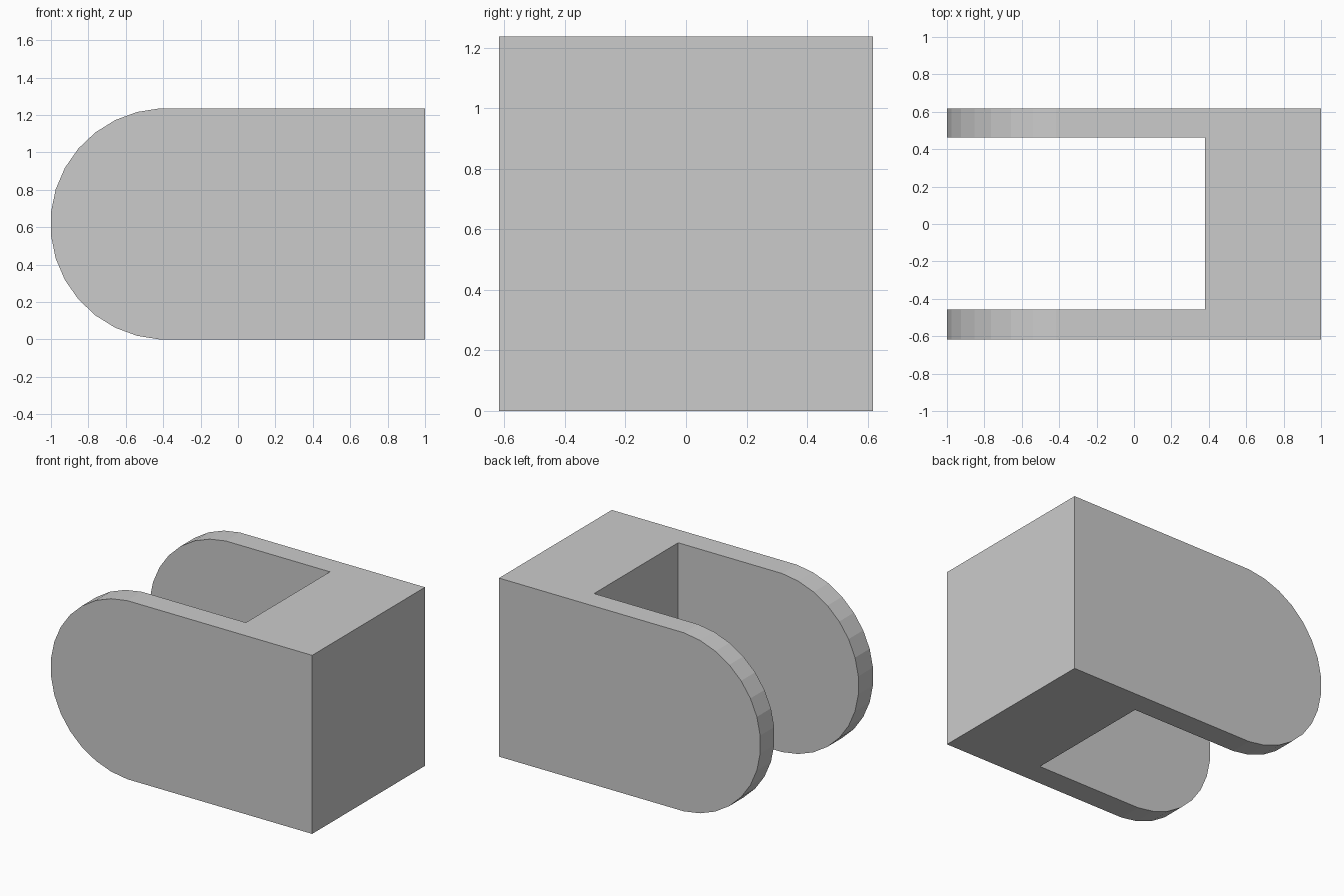
import bpy, bmesh
from math import cos, sin, radians

if "Cube" in bpy.data.objects:
    bpy.data.objects.remove(bpy.data.objects["Cube"])

H, HALF_Y = 1.236, 0.617      # height, half width
R = H / 2


def extruded(name, outline, y0, y1):
    """Solid from an x-z outline, extruded along y."""
    bm = bmesh.new()
    face = bm.faces.new([bm.verts.new((x, y0, z)) for x, z in outline])
    new = bmesh.ops.extrude_face_region(bm, geom=[face])["geom"]
    bmesh.ops.translate(bm, vec=(0, y1 - y0, 0),
                        verts=[v for v in new if isinstance(v, bmesh.types.BMVert)])
    bmesh.ops.recalc_face_normals(bm, faces=bm.faces)
    mesh = bpy.data.meshes.new(name)
    bm.to_mesh(mesh)
    bm.free()
    obj = bpy.data.objects.new(name, mesh)
    bpy.context.collection.objects.link(obj)
    return obj


# Rounded-end block: faceted arc on the left, square on the right
step = 360 / 31
angles = [180 + step * (i - 7.5) for i in range(16)]
arc = [(-0.385 + R * cos(radians(a)), R + R * sin(radians(a))) for a in angles]
# pin the arc ends to the flat top and bottom
arc[0], arc[-1] = (arc[0][0], H), (arc[-1][0], 0)
clevis = extruded("clevis_bracket", [(1, H)] + arc + [(1, 0)], -HALF_Y, HALF_Y)

# Slot between the two arms
slot = extruded("slot_cutter", [(-1.2, -0.2), (0.38, -0.2), (0.38, 1.5), (-1.2, 1.5)],
                -0.457, 0.463)
slot.hide_render = True
slot.hide_viewport = False
slot.display_type = 'WIRE'

cut = clevis.modifiers.new("slot", 'BOOLEAN')
cut.operation = 'DIFFERENCE'
cut.solver = 'EXACT'
cut.object = slot

# Apply the cut and drop the helper
bpy.context.view_layer.objects.active = clevis
clevis.select_set(True)
bpy.ops.object.modifier_apply(modifier=cut.name)
bpy.data.objects.remove(slot)
